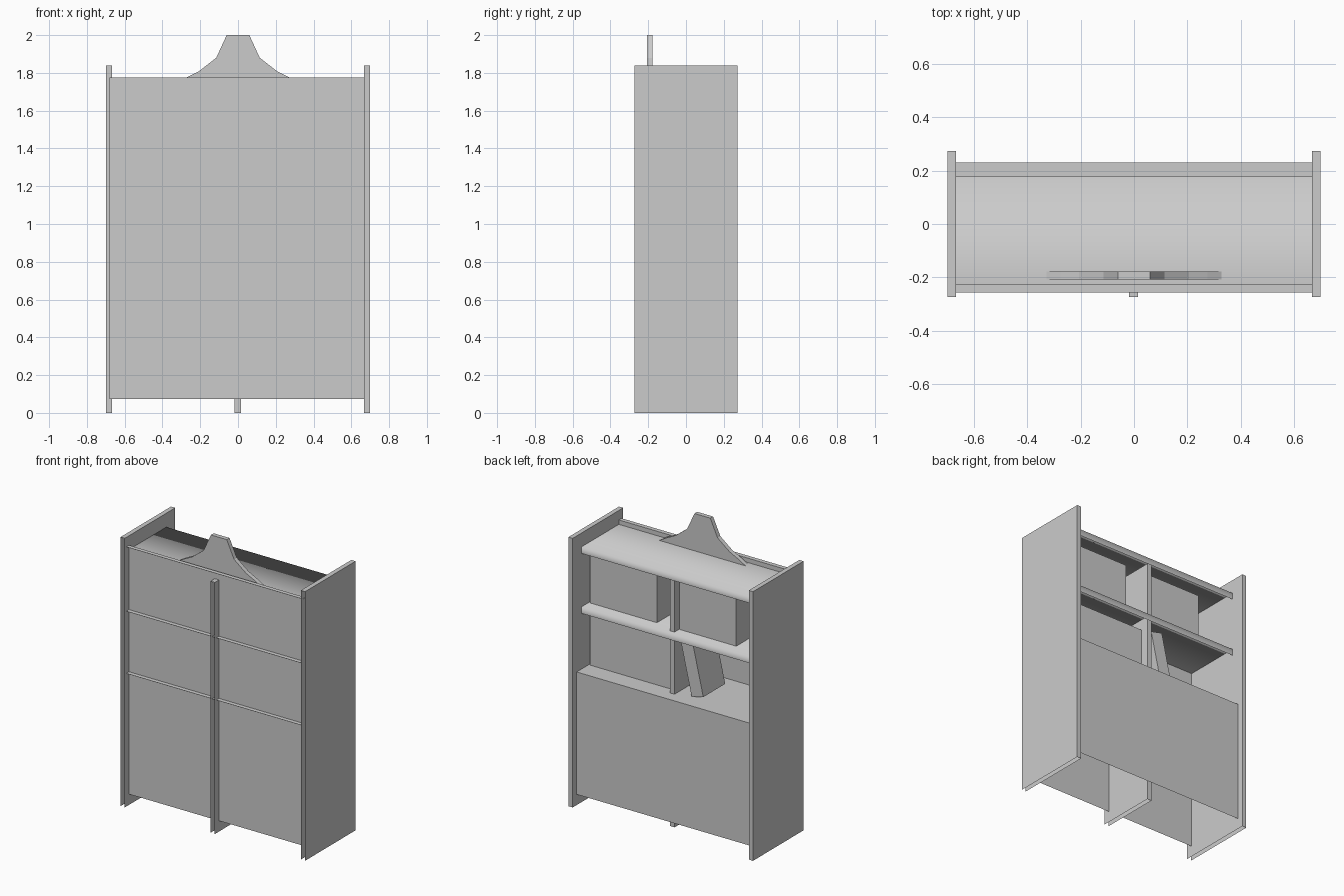
import bpy, bmesh, math
from mathutils import Matrix, Vector

cube = bpy.data.objects.get("Cube")
if cube:
    bpy.data.objects.remove(cube, do_unlink=True)

# One plain grey for the whole unit
GREY = (0.6, 0.6, 0.6, 1)
mat = bpy.data.materials.new("plain grey")
mat.use_nodes = True
mat.diffuse_color = GREY
mat.node_tree.nodes["Principled BSDF"].inputs["Base Color"].default_value = GREY

FORWARD, BACKWARD = Vector((0, -1, 0)), Vector((0, 1, 0))
UP, DOWN = Vector((0, 0, 1)), Vector((0, 0, -1))


def finish(name, bm):
    mesh = bpy.data.meshes.new(name)
    bm.to_mesh(mesh)
    bm.free()
    mesh.materials.append(mat)
    obj = bpy.data.objects.new(name, mesh)
    bpy.context.scene.collection.objects.link(obj)
    return obj


def shell(name, x, y, z, smooth_sides=()):
    """Hollow board from (min, max) ranges, open at the front and bottom."""
    bm = bmesh.new()
    bmesh.ops.create_cube(bm, size=1)
    for v in bm.verts:
        v.co = Vector([lo + (c + 0.5) * (hi - lo) for c, (lo, hi) in zip(v.co, (x, y, z))])
    bm.normal_update()
    for f in bm.faces:
        f.smooth = any(f.normal.dot(d) > 0.9 for d in smooth_sides)
    gone = [f for f in bm.faces if max(f.normal.dot(FORWARD), f.normal.dot(DOWN)) > 0.9]
    bmesh.ops.delete(bm, geom=gone, context="FACES")
    return finish(name, bm)


def extrude(name, points, vector):
    """Closed profile pushed along a vector."""
    bm = bmesh.new()
    face = bm.faces.new([bm.verts.new(p) for p in points])
    geom = bmesh.ops.extrude_face_region(bm, geom=[face])["geom"]
    moved = [g for g in geom if isinstance(g, bmesh.types.BMVert)]
    bmesh.ops.translate(bm, verts=moved, vec=vector)
    bmesh.ops.recalc_face_normals(bm, faces=bm.faces)
    return finish(name, bm)


IN, OUT = 0.666, 0.698              # side panel faces
FRONT, BACK = -0.273, 0.273
PANEL_Y = (-0.256, -0.226)
SHELF_BACK = 0.177
ITEM_Y = (-0.12, 0.1)
TOP, MID, LOW = 1.745, 1.335, 0.91  # shelf tops
BOTTOM = 0.073
T = 0.045
ITEM_HEIGHT = 0.345

# Uprights
shell("left_side_panel", (IN, OUT), (FRONT, BACK), (0, 1.84))
shell("right_side_panel", (-OUT, -IN), (FRONT, BACK), (0, 1.84))
shell("centre_divider", (-0.018, 0.015), (FRONT, 0.15), (0, 1.72))

# Closed face: three full-width panels running through the uprights
for row, z in (("lower", (BOTTOM, LOW)), ("middle", (LOW, MID)), ("upper", (MID, 1.775))):
    shell(row + "_front_panel", (-0.68, 0.669), PANEL_Y, z)

# Shelves, softly shaded over the open edge
for name, z in (("top_board", TOP), ("middle_shelf", MID)):
    shell(name, (-IN, IN), (PANEL_Y[1], SHELF_BACK), (z - T, z), (UP, BACKWARD))

# Lower cabinet: its top and back in one board
shell("cabinet_body", (-IN, IN), (PANEL_Y[1], 0.23), (BOTTOM, LOW))

# Crest on top, mirrored about the middle
half = [(0.335, TOP - 0.005), (0.275, 1.775), (0.205, 1.81), (0.115, 1.88), (0.06, 2.0)]
outline = half + [(-x, z) for x, z in reversed(half)]
extrude("crest", [(x, -0.207, z) for x, z in outline], (0, 0.03, 0))

# Boxes standing on the shelves
for name, x, z in (("upper_left_box", (0.15, 0.655), MID),
                   ("upper_right_box", (-0.45, -0.02), MID),
                   ("lower_left_box", (0.02, 0.655), LOW)):
    shell(name, x, ITEM_Y, (z, z + ITEM_HEIGHT))

# Book leaning on the divider
book = shell("leaning_book", (-0.09, 0), (-0.12, 0.117), (0, 0.36))
book.data.transform(Matrix.Translation((-0.125, 0, LOW)) @ Matrix.Rotation(math.radians(13), 4, "Y"))
